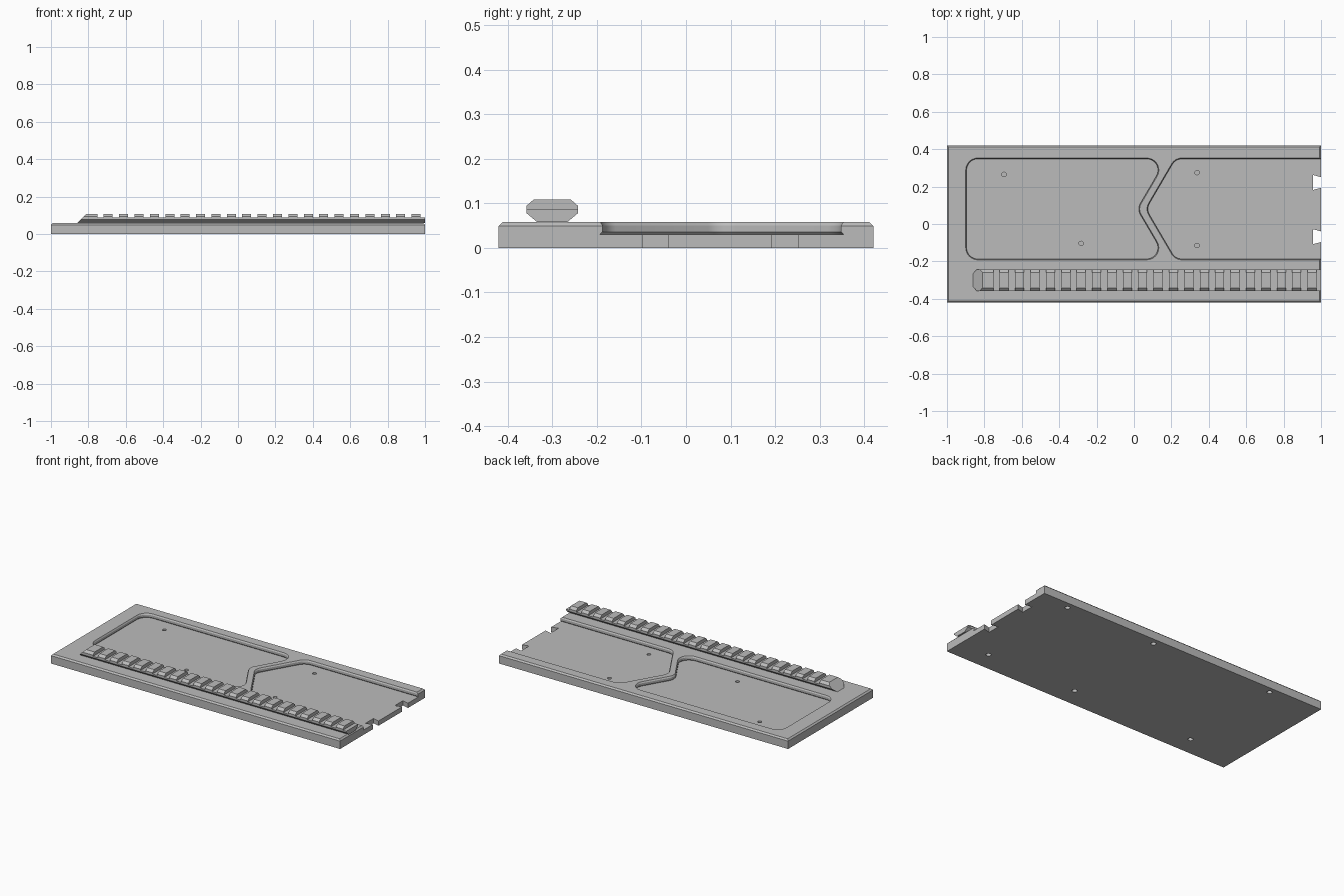
import bpy
import bmesh
import math
from mathutils import Vector, Matrix

cube = bpy.data.objects.get("Cube")
if cube:
    bpy.data.objects.remove(cube, do_unlink=True)

GREY = (0.5, 0.5, 0.5, 1.0)
metal = bpy.data.materials.new("plain_grey")
metal.use_nodes = True
metal.diffuse_color = GREY
metal.node_tree.nodes["Principled BSDF"].inputs["Base Color"].default_value = GREY


def loft(bm, rings):
    """Closed solid through a stack of equal-length point rings."""
    rows = [[bm.verts.new(p) for p in ring] for ring in rings]
    n = len(rows[0])
    for low, high in zip(rows, rows[1:]):
        for i in range(n):
            j = (i + 1) % n
            bm.faces.new((low[i], low[j], high[j], high[i]))
    bm.faces.new(rows[0][::-1])
    bm.faces.new(rows[-1])


def prism(bm, outline, z0, z1):
    loft(bm, [[(x, y, z) for x, y in outline] for z in (z0, z1)])


def rect(x0, x1, y0, y1):
    return [(x0, y0), (x1, y0), (x1, y1), (x0, y1)]


def circle(cx, cy, r, n=16):
    return [(cx + r * math.cos(math.tau * i / n), cy + r * math.sin(math.tau * i / n))
            for i in range(n)]


def rounded(points, r, grow=0.0, steps=8):
    """Counter-clockwise polygon with arc corners, grown outward by an offset."""
    pts = [Vector(p) for p in points]
    out = []
    for i, p in enumerate(pts):
        u = (pts[i - 1] - p).normalized()
        v = (pts[(i + 1) % len(pts)] - p).normalized()
        half = u.angle(v) / 2
        centre = p + (u + v).normalized() * r / math.sin(half)
        start = (p + u * r / math.tan(half) - centre).normalized()
        end = (p + v * r / math.tan(half) - centre).normalized()
        sweep = math.atan2(start.cross(end), start.dot(end))
        radius = r + math.copysign(grow, sweep)
        for k in range(steps + 1):
            d = Matrix.Rotation(sweep * k / steps, 2) @ start
            out.append(centre + d * radius)
    return out


def make(name, bm):
    bmesh.ops.recalc_face_normals(bm, faces=bm.faces)
    mesh = bpy.data.meshes.new(name)
    bm.to_mesh(mesh)
    bm.free()
    mesh.materials.append(metal)
    obj = bpy.data.objects.new(name, mesh)
    bpy.context.collection.objects.link(obj)
    return obj


def cut(obj, bm):
    """Subtract a temporary solid and bake the result."""
    cutter = make("cutter", bm)
    cutter.hide_render = True
    mod = obj.modifiers.new("cut", "BOOLEAN")
    mod.operation = "DIFFERENCE"
    mod.solver = "EXACT"
    mod.object = cutter
    graph = bpy.context.evaluated_depsgraph_get()
    baked = bpy.data.meshes.new_from_object(obj.evaluated_get(graph))
    obj.modifiers.clear()
    obj.data = baked
    bpy.data.objects.remove(cutter, do_unlink=True)


# Base plate with a chamfered top edge
TOP, FLOOR, EDGE = 0.058, 0.03, 0.009
bm = bmesh.new()
loft(bm, [[(x, y, z) for x, y in rect(-1 + e, 1 - e, -0.42 + e, 0.42 - e)]
          for z, e in ((0, 0), (TOP - EDGE, 0), (TOP, EDGE))])
plate = make("base_plate", bm)

# Two pockets separated by a chevron wall; the second is open at the end
Y0, Y1, YM = -0.187, 0.348, 0.08
SLOPE = 0.157
closed_pocket = [(-0.895, Y0), (0.016 + SLOPE, Y0), (0.016, YM),
                 (0.016 + SLOPE, Y1), (-0.895, Y1)]
open_pocket = [(0.065 + SLOPE, Y0), (1.2, Y0), (1.2, Y1),
               (0.065 + SLOPE, Y1), (0.065, YM)]
for outline in (closed_pocket, open_pocket):
    bm = bmesh.new()
    layers = ((FLOOR, -0.006), (FLOOR + 0.006, 0), (0.05, 0), (0.06, 0.006))
    loft(bm, [[(p.x, p.y, z) for p in rounded(outline, 0.06, g)] for z, g in layers])
    cut(plate, bm)

# Dovetail notches in the open end
bm = bmesh.new()
for y in (-0.068, 0.222):
    prism(bm, [(0.957, y - 0.04), (1.01, y - 0.026), (1.01, y + 0.026), (0.957, y + 0.04)],
          -0.05, 0.1)
cut(plate, bm)

# Small blind holes in the pocket floors
bm = bmesh.new()
for x, y in ((-0.695, 0.265), (0.337, 0.275), (-0.283, -0.104), (0.337, -0.115)):
    prism(bm, circle(x, y, 0.012), 0.012, 0.045)
cut(plate, bm)

# Fixing holes in the underside
bm = bmesh.new()
for x in (-0.66, 0.178, 0.8):
    for y in (-0.3, 0.38):
        prism(bm, circle(x, y, 0.015), -0.02, 0.04)
cut(plate, bm)

# Accessory rail: octagonal bar with a sloped end
RAIL_Y = -0.3
half_profile = [(0.034, TOP), (0.058, 0.078), (0.058, 0.094), (0.042, 0.108)]
profile = half_profile + [(-y, z) for y, z in reversed(half_profile)]
bm = bmesh.new()
loft(bm, [[(x, RAIL_Y + y, z) for y, z in profile] for x in (-0.95, 1.0)])
cut_faces = bmesh.ops.bisect_plane(
    bm, geom=bm.verts[:] + bm.edges[:] + bm.faces[:], plane_co=(-0.811, 0, 0.108),
    plane_no=(-1, 0, 1), clear_outer=True)["geom_cut"]
bmesh.ops.holes_fill(bm, edges=[g for g in cut_faces if isinstance(g, bmesh.types.BMEdge)],
                     sides=0)
rail = make("accessory_rail", bm)

# Cross slots that leave evenly spaced teeth
PITCH, TOOTH = 0.0823, 0.048
bm = bmesh.new()
for k in range(22):
    start = 0.976 - PITCH * k
    prism(bm, rect(start, start + PITCH - TOOTH, RAIL_Y - 0.1, RAIL_Y + 0.1), 0.087, 0.15)
cut(rail, bm)

# Smooth the arcs, keep the machined edges sharp
for obj in (plate, rail):
    bpy.ops.object.select_all(action="DESELECT")
    obj.select_set(True)
    bpy.context.view_layer.objects.active = obj
    bpy.ops.object.shade_smooth_by_angle(angle=math.radians(25))
